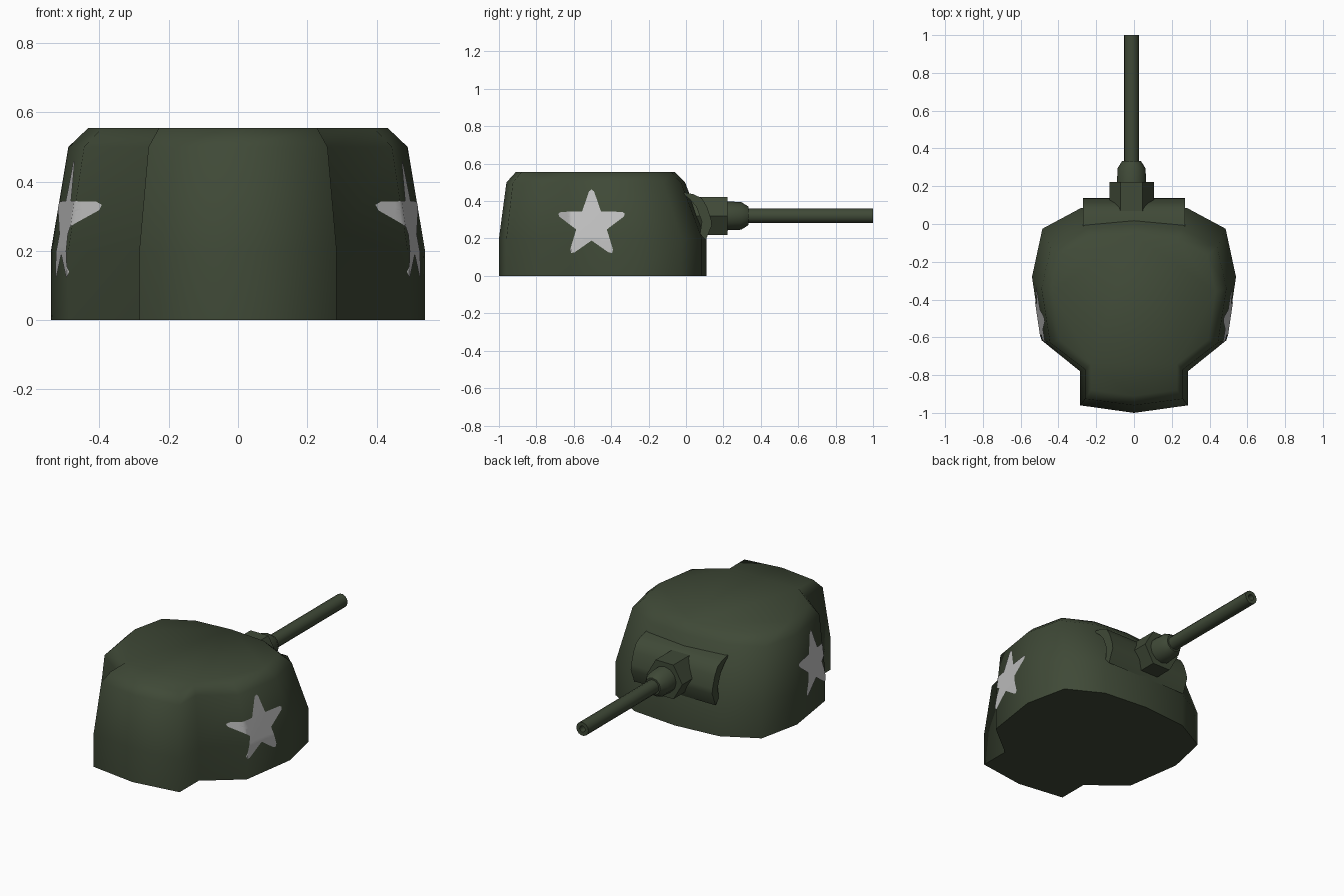
import bpy, bmesh, math
from mathutils import Vector
from mathutils.bvhtree import BVHTree

if "Cube" in bpy.data.objects:
    bpy.data.objects.remove(bpy.data.objects["Cube"])


def material(name, rgb):
    m = bpy.data.materials.new(name)
    m.diffuse_color = (*rgb, 1)
    m.use_nodes = True
    m.node_tree.nodes["Principled BSDF"].inputs["Base Color"].default_value = m.diffuse_color
    return m


GREEN = material("olive green", (0.050, 0.067, 0.038))
WHITE = material("star white", (0.55, 0.55, 0.55))
DARK = material("bore dark", (0.012, 0.015, 0.010))


def finish(bm, name, mats, angle):
    bmesh.ops.recalc_face_normals(bm, faces=bm.faces)
    me = bpy.data.meshes.new(name)
    bm.to_mesh(me)
    bm.free()
    ob = bpy.data.objects.new(name, me)
    bpy.context.collection.objects.link(ob)
    for m in mats:
        me.materials.append(m)
    bpy.ops.object.select_all(action='DESELECT')
    ob.select_set(True)
    bpy.context.view_layer.objects.active = ob
    bpy.ops.object.shade_smooth_by_angle(angle=math.radians(angle))
    return ob


def loft(bm, rings):
    """Skin closed rings and cap both ends; returns the last cap."""
    vs = [[bm.verts.new(p) for p in r] for r in rings]
    n = len(vs[0])
    for a, b in zip(vs, vs[1:]):
        for i in range(n):
            j = (i + 1) % n
            bm.faces.new((a[i], a[j], b[j], b[i]))
    bm.faces.new(vs[0][::-1])
    return bm.faces.new(vs[-1])


# turret shell: mirrored outline, scaled inwards towards the roof
half = [(0.285, -0.96), (0.285, -0.78), (0.49, -0.615), (0.54, -0.28),
        (0.485, -0.025), (0.28, 0.085)]
outline = [(0, -1.0)] + half + [(0, 0.11)] + [(-x, y) for x, y in reversed(half)]


def level(z, sx, back, front):
    sy = (front - back) / 1.11
    return [(x * sx, back + (y + 1) * sy, z) for x, y in outline]


bm = bmesh.new()
loft(bm, [level(0, 1, -1, 0.11), level(0.2, 1, -1, 0.11),
          level(0.5, 0.907, -0.96, -0.005), level(0.555, 0.80, -0.91, -0.06)])
bmesh.ops.triangulate(bm, faces=[f for f in bm.faces if len(f.verts) > 4])
hull_tree = BVHTree.FromBMesh(bm)
finish(bm, "turret_shell", [GREEN], 84)

# curved gun shield: side profile extruded across x
profile = [(-0.03, 0.45), (0.04, 0.437), (0.085, 0.415), (0.112, 0.37),
           (0.135, 0.30), (0.138, 0.27), (0.105, 0.19), (0.075, 0.225),
           (0.085, 0.29), (0.055, 0.37), (0.02, 0.41)]
bm = bmesh.new()
loft(bm, [[(x, y, z) for y, z in profile] for x in (-0.27, 0.27)])
finish(bm, "gun_shield", [GREEN], 40)

# gun parts, turned around the barrel axis
GX, GZ = -0.013, 0.321


def turned(name, sides, stations, turn=0.0, bore=False):
    bm = bmesh.new()
    rings = []
    for y, r in stations:
        rings.append([(GX + r * math.cos(turn + math.tau * i / sides), y,
                       GZ + r * math.sin(turn + math.tau * i / sides))
                      for i in range(sides)])
    cap = loft(bm, rings)
    if bore:
        cap.material_index = 1
    return finish(bm, name, [GREEN, DARK], 40)


turned("gun_block", 6, [(0.03, 0.118), (0.222, 0.118)])
turned("gun_collar", 12, [(0.20, 0.078), (0.295, 0.074), (0.333, 0.050)])
turned("gun_barrel", 14, [(0.30, 0.040), (1.0, 0.040), (1.0, 0.018),
                          (0.96, 0.018)], bore=True)

# painted stars: blunt five-point star laid onto the shell on both sides
R, r, CY, CZ = 0.187, 0.086, -0.505, 0.275
pts = []
for k in range(5):
    a = math.pi / 2 + k * math.tau / 5
    for rad, off in ((R * 0.95, -0.075), (R, 0), (R * 0.95, 0.075), (r, math.pi / 5)):
        pts.append((CY + rad * math.cos(a + off), CZ + rad * math.sin(a + off)))
for side, label in ((1, "right"), (-1, "left")):
    bm = bmesh.new()
    mid = bm.verts.new((side, CY, CZ))
    rim = [bm.verts.new((side, y, z)) for y, z in pts]
    for a, b in zip(rim, rim[1:] + rim[:1]):
        bm.faces.new((mid, a, b) if side > 0 else (mid, b, a))
    # cut along the shell creases, then refine and project
    for co, no in (((0, 0, 0.2), (0, 0, 1)), ((0, -0.615, 0), (0, 1, 0))):
        bmesh.ops.bisect_plane(bm, geom=bm.verts[:] + bm.edges[:] + bm.faces[:],
                               plane_co=co, plane_no=no)
    bmesh.ops.triangulate(bm, faces=bm.faces)
    bmesh.ops.subdivide_edges(bm, edges=bm.edges, cuts=4, use_grid_fill=True)
    for v in bm.verts:
        hit, nor, _, _ = hull_tree.ray_cast(Vector((side, v.co.y, v.co.z)),
                                            Vector((-side, 0, 0)))
        if hit:
            v.co = hit + Vector((side * 0.004, 0, 0))
    bmesh.ops.recalc_face_normals(bm, faces=bm.faces)
    me_faces = list(bm.faces)
    if sum(f.normal.x * side for f in me_faces) < 0:
        bmesh.ops.reverse_faces(bm, faces=me_faces)
    finish(bm, "star_" + label, [WHITE], 60)
